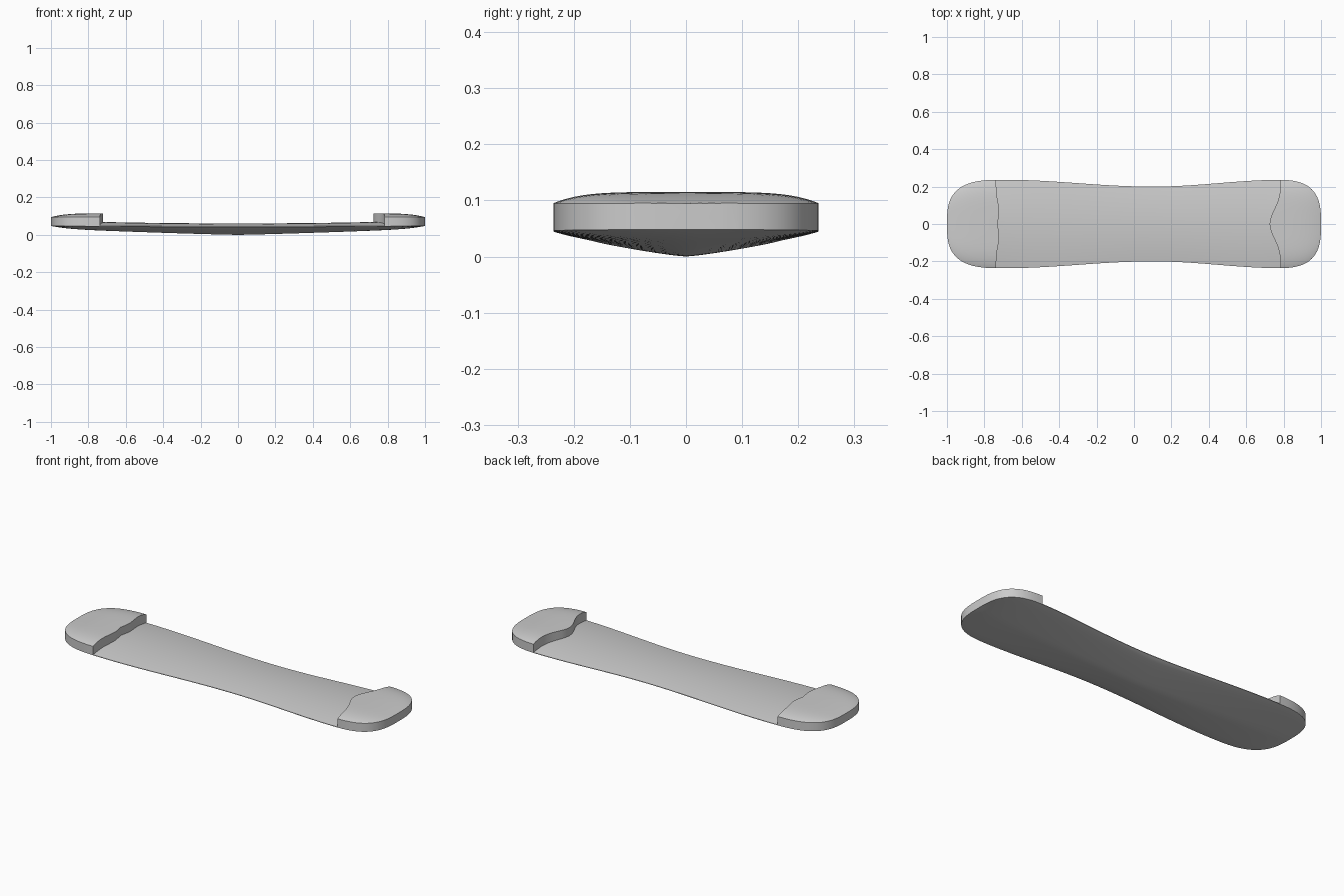
import bpy, bmesh, math

if "Cube" in bpy.data.objects:
    bpy.data.objects.remove(bpy.data.objects["Cube"])

N = 14                                              # samples per half width
VS = [math.sin(math.pi / 2 * k / N) for k in range(-N, N + 1)]


def corner(x):
    start = 0.75 if x > 0 else 0.70
    return max(0.0, (abs(x) - start) / (1 - start))


# Waisted plan outline with rounded corners
def half_width(x):
    d = min(1.0, abs(x - 0.1) / (0.7 if x > 0.1 else 0.8))
    base = 0.2 + 0.0365 * (1 - math.cos(math.pi * d)) / 2
    return base * max(0.0, 1 - corner(x) ** 3) ** (1 / 3)


def rim(x):
    return 0.044 + 0.006 * x * x


# Shallow keel-shaped underside
def bottom(x, v):
    a = abs(v)
    keel = 0.002 + 0.033 * abs(x) ** 1.2 + 0.015 * abs(x) ** 12
    return keel + (rim(x) - keel) * (0.8 * a ** 1.25 + 0.2 * a ** 10)


def deck_top(x, v):
    return rim(x) + 0.003 + (0.016 + 0.009 * x * x) * (1 - v * v)


def pad_top(x, v):
    t = max(0.0, (abs(x) - 0.7) / 0.3)
    return 0.097 + 0.02 * (1 - abs(v) ** 5) * (1 - t ** 4)


# Inner step edges of the raised end pads
def left_edge(v):
    return -0.737 + 0.016 * math.exp(-((abs(v) - 0.28) / 0.3) ** 2)


def right_edge(v):
    return 0.785 - 0.06 * math.exp(-(v / 0.45) ** 2)


def ease(s):
    return 1 - (1 - s) ** 2.5


# Stations along the length: x as a function of v, and the top surface used
P, D = 18, 36
stations = []
for i in range(P, -1, -1):
    stations.append((lambda v, s=ease(i / P): left_edge(v) + s * (-1 - left_edge(v)), pad_top))
for i in range(D + 1):
    stations.append((lambda v, s=i / D: left_edge(v) + s * (right_edge(v) - left_edge(v)), deck_top))
for i in range(P + 1):
    stations.append((lambda v, s=ease(i / P): right_edge(v) + s * (1 - right_edge(v)), pad_top))

# Loft the body through the stations
bm = bmesh.new()
rings = []
for fx, top in stations:
    ring = []
    for surf, vs in ((bottom, VS), (top, VS[::-1])):
        for v in vs:
            x = fx(v)
            ring.append(bm.verts.new((x, v * half_width(x), surf(x, v))))
    rings.append(ring)
for a, b in zip(rings, rings[1:]):
    for i in range(len(a)):
        j = (i + 1) % len(a)
        bm.faces.new((a[i], a[j], b[j], b[i]))
bmesh.ops.remove_doubles(bm, verts=bm.verts, dist=0.0003)
bmesh.ops.dissolve_degenerate(bm, edges=bm.edges, dist=0.0001)
bmesh.ops.recalc_face_normals(bm, faces=bm.faces)
low = min(v.co.z for v in bm.verts)
bmesh.ops.translate(bm, verts=bm.verts, vec=(0, 0, -low))

mesh = bpy.data.meshes.new("curved_bar")
bm.to_mesh(mesh)
bm.free()
body = bpy.data.objects.new("curved_bar", mesh)
bpy.context.collection.objects.link(body)
bpy.context.view_layer.objects.active = body
body.select_set(True)
bpy.ops.object.shade_smooth_by_angle(angle=math.radians(35))
